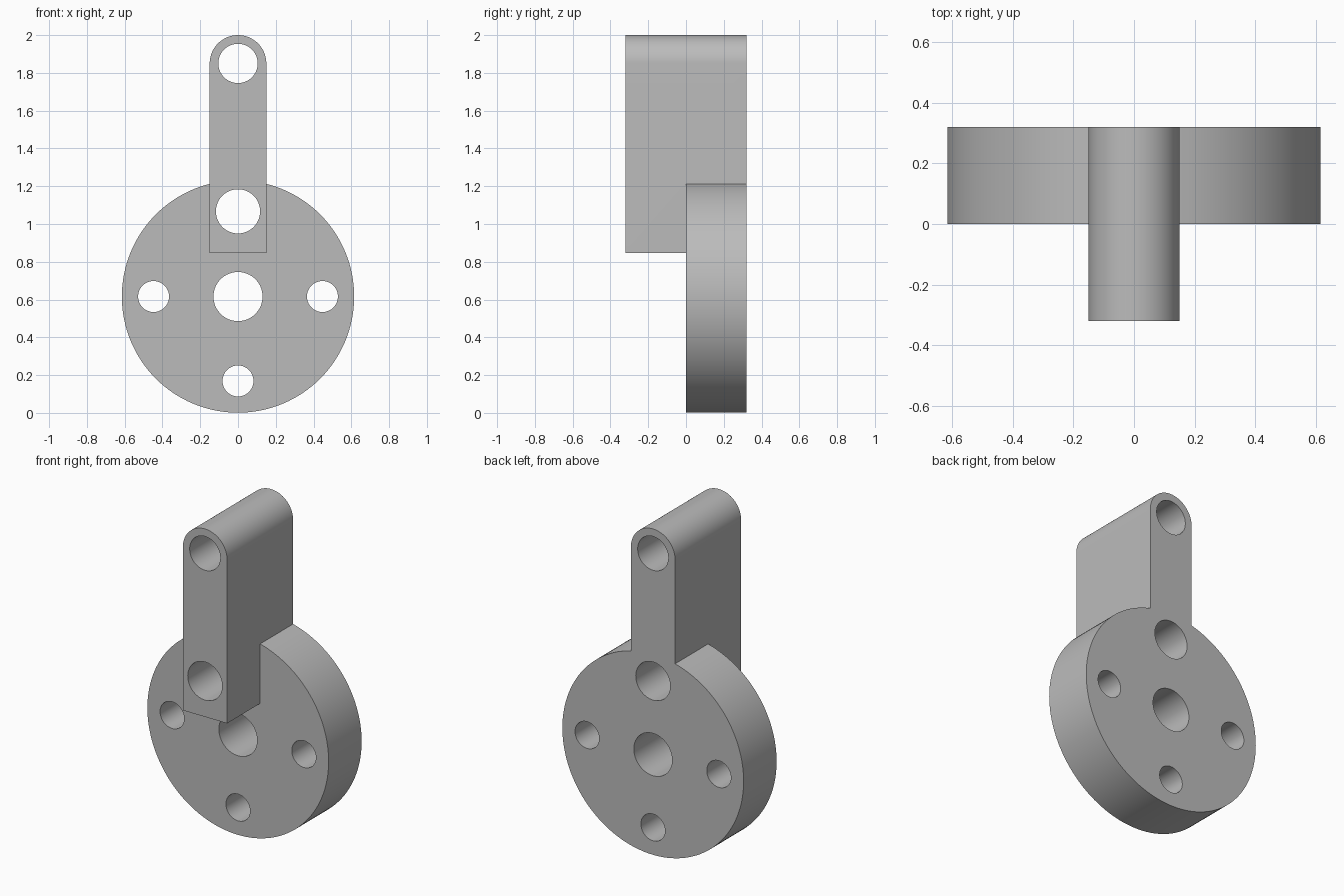
import bpy
import bmesh
from math import cos, sin, pi, radians

default = bpy.data.objects.get("Cube")
if default:
    bpy.data.objects.remove(default, do_unlink=True)

DEPTH = 0.32        # thickness of the disc; the arm is twice as deep
DISC_R = 0.615
HUB_Z = 0.616
ARM_HALF = 0.15
ARM_BOTTOM = 0.847
PIN_Z = 1.85
BOLT_OFFSET = 0.447

grey = bpy.data.materials.new("grey metal")
grey.use_nodes = True
colour = (0.5, 0.5, 0.5, 1)
grey.diffuse_color = colour
grey.node_tree.nodes["Principled BSDF"].inputs["Base Color"].default_value = colour


def arc(x, z, r, start, end, steps):
    """Points along an arc in the XZ plane."""
    angles = [start + (end - start) * i / steps for i in range(steps + 1)]
    return [(x + r * cos(a), z + r * sin(a)) for a in angles]


def extrude_profile(name, points, y0, y1):
    """Solid made by sweeping an XZ outline from y0 to y1."""
    bm = bmesh.new()
    face = bm.faces.new([bm.verts.new((x, y0, z)) for x, z in points])
    swept = bmesh.ops.extrude_face_region(bm, geom=[face], use_keep_orig=True)
    for v in swept["geom"]:
        if isinstance(v, bmesh.types.BMVert):
            v.co.y = y1
    bmesh.ops.recalc_face_normals(bm, faces=bm.faces)
    mesh = bpy.data.meshes.new(name)
    bm.to_mesh(mesh)
    bm.free()
    mesh.materials.append(grey)
    obj = bpy.data.objects.new(name, mesh)
    bpy.context.collection.objects.link(obj)
    return obj


def cylinder(name, x, z, r, y0, y1, sides):
    return extrude_profile(name, arc(x, z, r, 0, 2 * pi, sides)[:-1], y0, y1)


def combine(target, tool, operation):
    """Apply a boolean and discard the tool."""
    bpy.context.view_layer.objects.active = target
    mod = target.modifiers.new(operation, "BOOLEAN")
    mod.operation = operation
    mod.solver = "EXACT"
    mod.object = tool
    bpy.ops.object.modifier_apply(modifier=mod.name)
    bpy.data.objects.remove(tool, do_unlink=True)


# Disc and round-topped arm, fused into one crank
crank = cylinder("crank", 0, HUB_Z, DISC_R, 0, DEPTH, 128)
arm_outline = [(-ARM_HALF, ARM_BOTTOM), (ARM_HALF, ARM_BOTTOM)]
arm_outline += arc(0, PIN_Z, ARM_HALF, 0, pi, 40)
arm = extrude_profile("arm", arm_outline, -DEPTH, DEPTH)
combine(crank, arm, "UNION")

# Through holes: x, z, radius
holes = [
    (0, PIN_Z, 0.104),
    (0, 1.067, 0.117),
    (0, HUB_Z, 0.13),
    (0, HUB_Z - BOLT_OFFSET, 0.082),
    (BOLT_OFFSET, HUB_Z, 0.082),
    (-BOLT_OFFSET, HUB_Z, 0.082),
]
for x, z, r in holes:
    combine(crank, cylinder("hole", x, z, r, -1, 1, 64), "DIFFERENCE")

# Smooth round walls, sharp rims
bpy.ops.object.select_all(action="DESELECT")
crank.select_set(True)
bpy.context.view_layer.objects.active = crank
bpy.ops.object.shade_smooth_by_angle(angle=radians(30))
